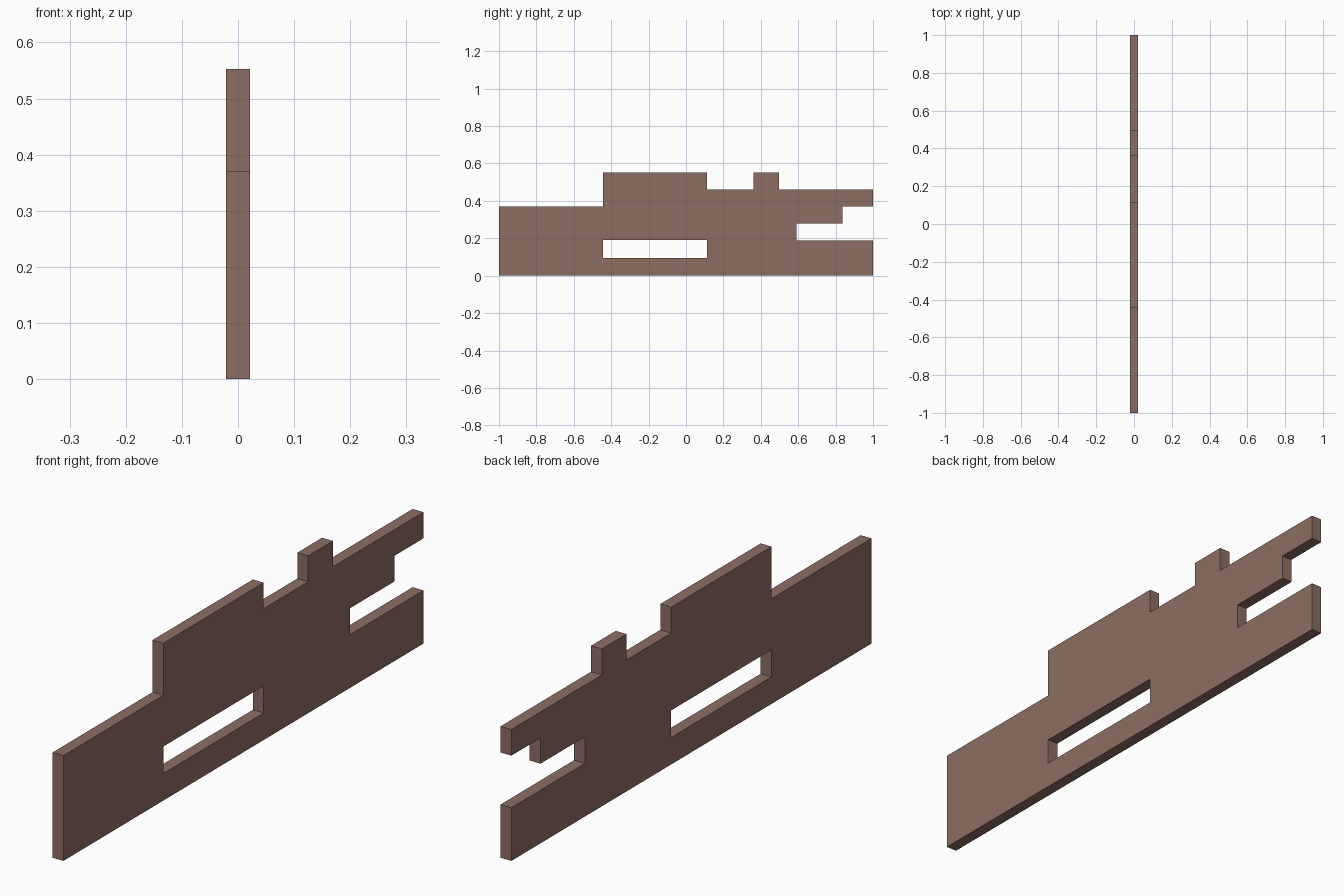
import bpy
import math

if "Cube" in bpy.data.objects:
    bpy.data.objects.remove(bpy.data.objects["Cube"])

THICKNESS = 0.042

# Side silhouette of the broken wall slab as (y, z) corners
outline = [(-1, 0), (1, 0), (1, 0.187), (0.592, 0.187), (0.592, 0.28),
           (0.838, 0.28), (0.838, 0.37), (1, 0.37), (1, 0.462),
           (0.497, 0.462), (0.497, 0.553), (0.36, 0.553), (0.36, 0.462),
           (0.113, 0.462), (0.113, 0.553), (-0.445, 0.553),
           (-0.445, 0.37), (-1, 0.37)]
# Long slot through the slab
slot = [(-0.445, 0.095), (-0.445, 0.19), (0.113, 0.19), (0.113, 0.095)]

brown = bpy.data.materials.new("brown")
brown.diffuse_color = (0.266, 0.156, 0.125, 1)
brown.use_nodes = True
brown.node_tree.nodes["Principled BSDF"].inputs["Base Color"].default_value = brown.diffuse_color

# Filled profile, extruded to the slab thickness
curve = bpy.data.curves.new("wall_profile", 'CURVE')
curve.dimensions = '2D'
curve.fill_mode = 'BOTH'
curve.extrude = THICKNESS / 2
for loop in (outline, slot):
    spline = curve.splines.new('POLY')
    spline.points.add(len(loop) - 1)
    for point, (y, z) in zip(spline.points, loop):
        point.co = (y, z, 0, 1)
    spline.use_cyclic_u = True
curve.materials.append(brown)

wall = bpy.data.objects.new("wall_slab", curve)
wall.rotation_euler = (math.pi / 2, 0, math.pi / 2)
bpy.context.collection.objects.link(wall)

# Turn the profile into a clean flat-shaded mesh
bpy.context.view_layer.objects.active = wall
wall.select_set(True)
bpy.ops.object.convert(target='MESH')
wall = bpy.context.object
bpy.ops.object.transform_apply(location=False, rotation=True, scale=False)
bpy.ops.object.mode_set(mode='EDIT')
bpy.ops.mesh.select_all(action='SELECT')
bpy.ops.mesh.remove_doubles(threshold=0.0005)
bpy.ops.mesh.normals_make_consistent(inside=False)
bpy.ops.object.mode_set(mode='OBJECT')
bpy.ops.object.shade_flat()
